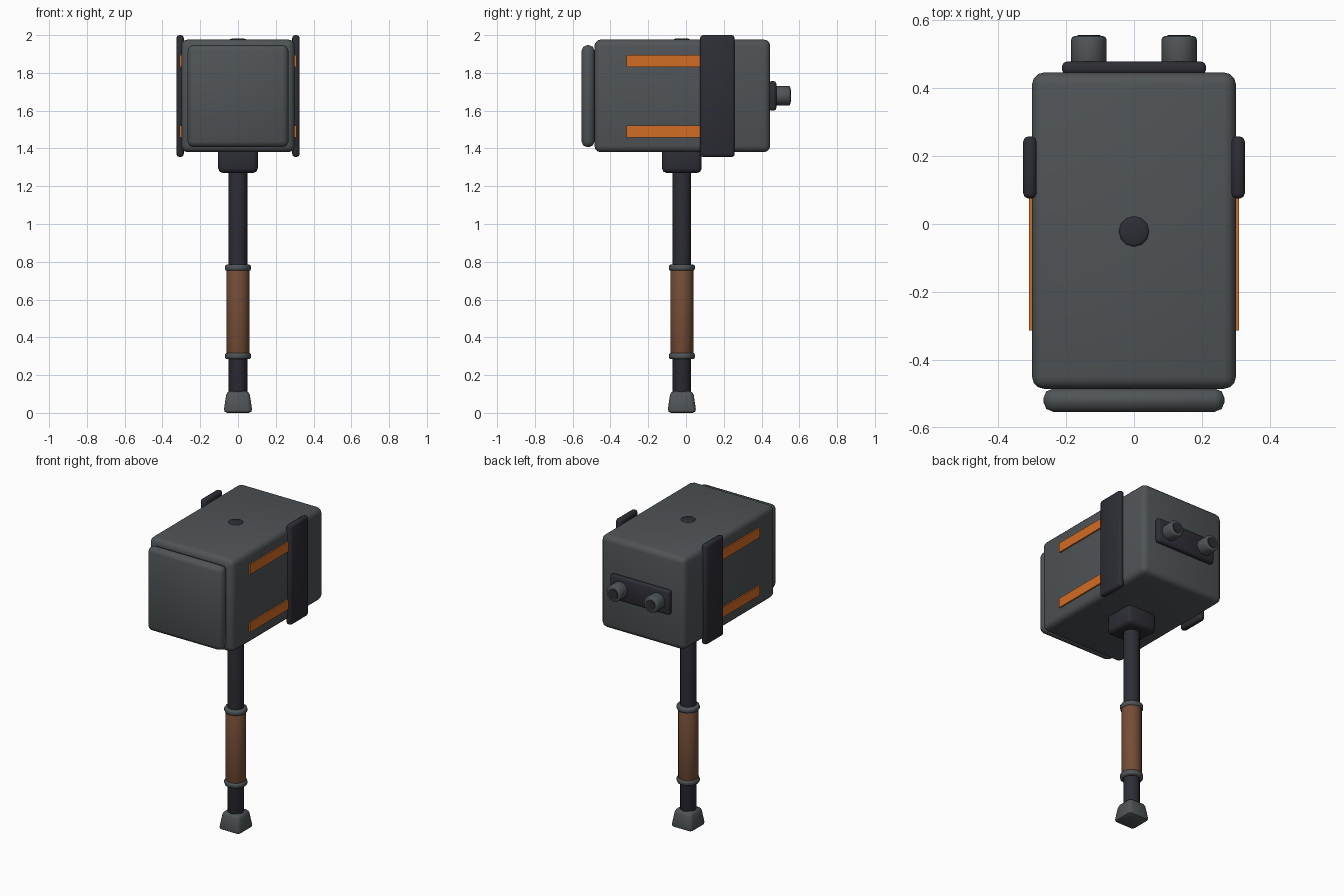
import bpy, bmesh, math
from mathutils import Matrix

if "Cube" in bpy.data.objects:
    bpy.data.objects.remove(bpy.data.objects["Cube"])


def material(name, rgb):
    m = bpy.data.materials.new(name)
    m.diffuse_color = (*rgb, 1)
    m.use_nodes = True
    m.node_tree.nodes["Principled BSDF"].inputs["Base Color"].default_value = m.diffuse_color
    return m


STEEL = material("grey steel", (0.078, 0.088, 0.093))
DARK = material("dark iron", (0.026, 0.026, 0.036))
ORANGE = material("glowing orange", (0.65, 0.15, 0.018))
LEATHER = material("brown leather", (0.175, 0.075, 0.037))
AXIS_Y = -0.022  # shaft centre line


def finish(name, bm, mat, bevel, segments, smooth=True):
    me = bpy.data.meshes.new(name)
    bmesh.ops.recalc_face_normals(bm, faces=bm.faces)
    if bevel:
        sharp = [e for e in bm.edges if e.calc_face_angle(0) > math.radians(50)]
        bmesh.ops.bevel(bm, geom=sharp, offset=bevel, segments=segments,
                        profile=0.5, affect='EDGES', clamp_overlap=True)
    bm.to_mesh(me)
    bm.free()
    ob = bpy.data.objects.new(name, me)
    bpy.context.collection.objects.link(ob)
    me.materials.append(mat)
    if smooth:
        bpy.ops.object.select_all(action='DESELECT')
        ob.select_set(True)
        bpy.context.view_layer.objects.active = ob
        bpy.ops.object.shade_smooth_by_angle(angle=math.radians(50))
    return ob


def box(name, x, y, z, mat, bevel=0.0, segments=2, top=1.0):
    """Box from (min, max) ranges; top scales the upper face."""
    bm = bmesh.new()
    bmesh.ops.create_cube(bm, size=1)
    for v in bm.verts:
        s = top if v.co.z > 0 else 1
        v.co.x = (x[0] + x[1]) / 2 + v.co.x * s * (x[1] - x[0])
        v.co.y = (y[0] + y[1]) / 2 + v.co.y * s * (y[1] - y[0])
        v.co.z = (z[0] + z[1]) / 2 + v.co.z * (z[1] - z[0])
    return finish(name, bm, mat, bevel, segments, bevel > 0)


def rod(name, radius, a, b, mat, bevel=0.0, centre=(0, AXIS_Y), along_y=False, sides=12):
    """Cylinder from a to b, along z or (along_y) along y; centre is the other two coordinates."""
    bm = bmesh.new()
    bmesh.ops.create_cone(bm, cap_ends=True, segments=sides, radius1=radius,
                          radius2=radius, depth=b - a)
    mid = (a + b) / 2
    if along_y:
        m = Matrix.Translation((centre[0], mid, centre[1])) @ Matrix.Rotation(-math.pi / 2, 4, 'X')
    else:
        m = Matrix.Translation((centre[0], centre[1], mid))
    bm.transform(m)
    return finish(name, bm, mat, bevel, 2)


# Hammer head and striking plate
box("hammer_head", (-0.30, 0.30), (-0.485, 0.446), (1.38, 1.977), STEEL, 0.035, 3)
box("striking_plate", (-0.267, 0.267), (-0.553, -0.484), (1.407, 1.947), STEEL, 0.03, 2)

# Side straps and orange stripes
for s, side in ((-1, "left"), (1, "right")):
    box(side + "_strap", sorted((s * 0.287, s * 0.326)), (0.075, 0.258),
        (1.355, 2.0), DARK, 0.015)
    for z, level in ((1.49, "lower"), (1.863, "upper")):
        box(f"{side}_{level}_stripe", sorted((s * 0.295, s * 0.309)), (-0.314, 0.09),
            (z - 0.031, z + 0.031), ORANGE)

# Back plate with two bolts
box("back_plate", (-0.212, 0.212), (0.44, 0.478), (1.60, 1.757), DARK, 0.014)
for x, side in ((-0.133, "left"), (0.133, "right")):
    rod(side + "_bolt", 0.052, 0.46, 0.553, STEEL, 0.01, (x, 1.679), True)
    rod(side + "_bolt_cap", 0.034, 0.54, 0.557, DARK, 0, (x, 1.679), True)

# Shaft, collar, grip, rings and pommel
rod("shaft", 0.049, 0.08, 1.981, DARK, 0.014)
box("collar", (-0.105, 0.105), (AXIS_Y - 0.105, AXIS_Y + 0.105), (1.27, 1.42), DARK, 0.025)
rod("grip", 0.061, 0.30, 0.76, LEATHER, 0.008)
for z, level in ((0.301, "lower"), (0.769, "upper")):
    rod(level + "_ring", 0.069, z - 0.017, z + 0.017, STEEL, 0.011)
box("pommel", (-0.077, 0.077), (AXIS_Y - 0.077, AXIS_Y + 0.077), (0.0, 0.115),
    STEEL, 0.02, 2, top=0.78)
